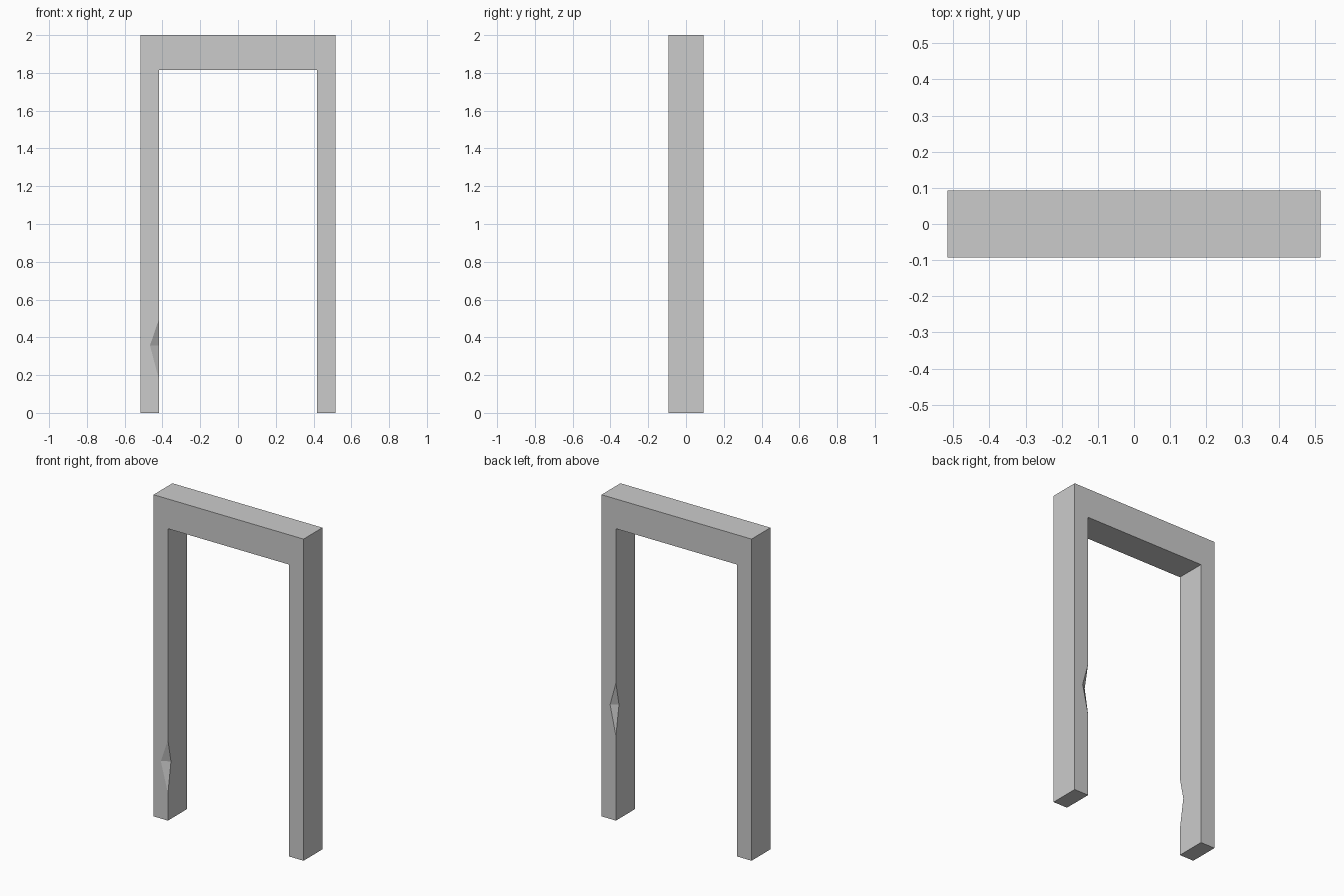
import bpy, bmesh
from math import copysign

if "Cube" in bpy.data.objects:
    bpy.data.objects.remove(bpy.data.objects["Cube"])

OUT, INN, TOP, LINTEL, DEPTH = 0.516, 0.417, 2.0, 1.815, 0.093
bm = bmesh.new()

# Frame outline, counterclockwise from the front
outline = [(-OUT, 0), (-INN, 0), (-INN, LINTEL), (INN, LINTEL),
           (INN, 0), (OUT, 0), (OUT, TOP), (-OUT, TOP)]
front = [bm.verts.new((x, -DEPTH, z)) for x, z in outline]
back = [bm.verts.new((x, DEPTH, z)) for x, z in outline]


def chip(x, y, low, mid, high, wide, deep):
    """Notch on an inner post edge: returns its points on the broad face and on the inner face."""
    bottom = bm.verts.new((x, y, low))
    top = bm.verts.new((x, y, high))
    on_face = bm.verts.new((x + copysign(wide, x), y, mid))
    on_inner = bm.verts.new((x, y - copysign(deep, y), mid))
    bm.faces.new((bottom, on_face, on_inner))
    bm.faces.new((top, on_inner, on_face))
    return [bottom, on_face, top], [bottom, on_inner, top]


# Chips: left post at the front, right post at the back
face_l, inner_l = chip(-INN, -DEPTH, 0.17, 0.357, 0.50, 0.049, 0.03)
face_r, inner_r = chip(INN, DEPTH, 0.525, 0.71, 0.855, 0.040, 0.03)

# Broad front and back faces
bm.faces.new(front[:2] + face_l + front[2:])
bm.faces.new(back[:4] + face_r[::-1] + back[4:])

# Edge faces all round, with the chips let into the inner ones
for i in range(8):
    j = (i + 1) % 8
    near = inner_l if i == 1 else []
    far = inner_r if i == 3 else []
    bm.faces.new([front[i]] + near + [front[j], back[j]] + far + [back[i]])

bmesh.ops.recalc_face_normals(bm, faces=bm.faces)
mesh = bpy.data.meshes.new("door_frame")
bm.to_mesh(mesh)
bm.free()
bpy.context.collection.objects.link(bpy.data.objects.new("door_frame", mesh))
